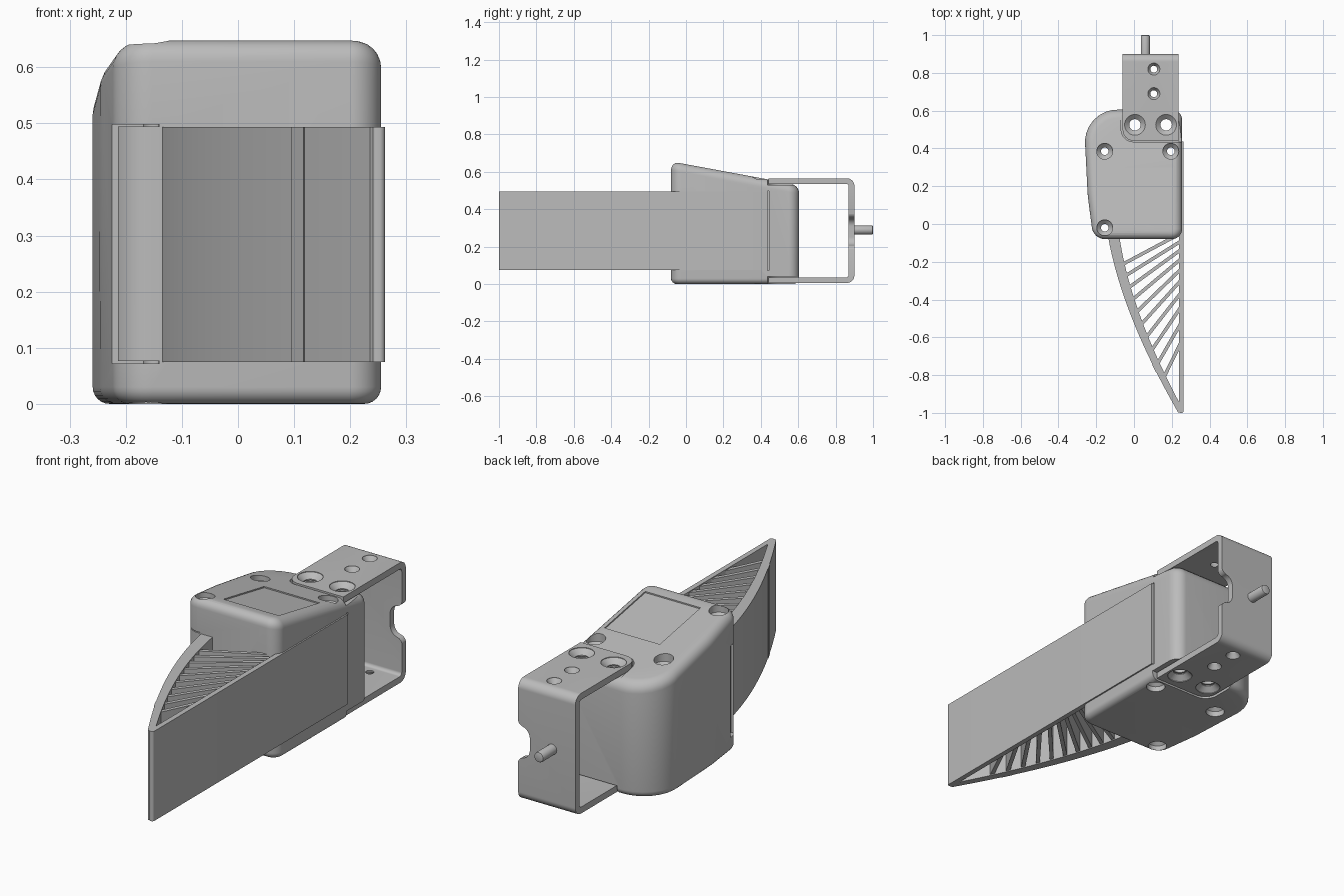
import bpy, bmesh, math
from mathutils import Vector

default = bpy.data.objects.get("Cube")
if default:
    bpy.data.objects.remove(default, do_unlink=True)

grey = bpy.data.materials.new("plain grey")
grey.use_nodes = True
COLOUR = (0.5, 0.5, 0.5, 1)
grey.diffuse_color = COLOUR
grey.node_tree.nodes["Principled BSDF"].inputs["Base Color"].default_value = COLOUR
parts = []


def finish(name, bm, keep=True):
    bmesh.ops.recalc_face_normals(bm, faces=bm.faces)
    mesh = bpy.data.meshes.new(name)
    bm.to_mesh(mesh)
    bm.free()
    obj = bpy.data.objects.new(name, mesh)
    bpy.context.collection.objects.link(obj)
    mesh.materials.append(grey)
    if keep:
        parts.append(obj)
    return obj


def fillet(corners, n=8):
    """Round each (u, v, radius) corner of a closed outline."""
    out = []
    for i, (u, v, r) in enumerate(corners):
        p = Vector((u, v))
        if r == 0:
            out.append(p)
            continue
        a = (Vector(corners[i - 1][:2]) - p).normalized()
        b = (Vector(corners[(i + 1) % len(corners)][:2]) - p).normalized()
        half = a.angle(b) / 2
        t = r / math.tan(half)
        c = p + (a + b).normalized() * r / math.sin(half)
        start, end = p + a * t - c, p + b * t - c
        out += [c + start.lerp(end, k / n).normalized() * r for k in range(n + 1)]
    return out


def prism_bm(points, lo, hi, axis="z"):
    place = {"x": lambda u, v, w: (w, u, v),
             "y": lambda u, v, w: (u, w, v),
             "z": lambda u, v, w: (u, v, w)}[axis]
    bm = bmesh.new()
    low, high = [[bm.verts.new(place(p[0], p[1], w)) for p in points] for w in (lo, hi)]
    bm.faces.new(low)
    bm.faces.new(high)
    for i in range(len(points)):
        j = (i + 1) % len(points)
        bm.faces.new((low[i], low[j], high[j], high[i]))
    bmesh.ops.recalc_face_normals(bm, faces=bm.faces)
    return bm


def cutter(points, lo, hi, axis="z"):
    return finish("cutter", prism_bm(points, lo, hi, axis), False)


def box_cutter(x0, x1, y0, y1, z0, z1):
    return cutter([(x0, y0), (x1, y0), (x1, y1), (x0, y1)], z0, z1)


def hole_cutter(x, y, profile, n=28):
    """Turned cutter from (radius, height) pairs, along z."""
    bm = bmesh.new()
    rings = [[bm.verts.new((x + r * math.cos(k * math.tau / n),
                            y + r * math.sin(k * math.tau / n), z)) for k in range(n)]
             for r, z in profile]
    for a, b in zip(rings, rings[1:]):
        for k in range(n):
            bm.faces.new((a[k], a[(k + 1) % n], b[(k + 1) % n], b[k]))
    bm.faces.new(rings[0])
    bm.faces.new(rings[-1])
    return finish("cutter", bm, False)


def cut(obj, tool, delete=True):
    mod = obj.modifiers.new("cut", "BOOLEAN")
    mod.operation, mod.solver, mod.object = "DIFFERENCE", "EXACT", tool
    bpy.context.view_layer.objects.active = obj
    bpy.ops.object.modifier_apply(modifier=mod.name)
    if delete:
        bpy.data.objects.remove(tool, do_unlink=True)


def top_height(y):
    return 0.64 - 0.185 * y


# Housing: rounded outline with a sloping top
outline = fillet([(-0.215, -0.08, 0.07), (0.255, -0.08, 0.055), (0.255, 0.605, 0.055),
                  (-0.268, 0.605, 0.17), (-0.245, 0.15, 0.8)])
bm = prism_bm(outline, 0, 1)
for v in bm.verts:
    if v.co.z > 0.5:
        v.co.z = top_height(v.co.y)
for upper, size in ((True, 0.045), (False, 0.03)):
    rim = [e for e in bm.edges if all((v.co.z > 0.3) == upper for v in e.verts)
           and any(abs(f.normal.z) > 0.9 for f in e.link_faces)
           and any(abs(f.normal.z) < 0.3 for f in e.link_faces)]
    bm.normal_update()
    bmesh.ops.bevel(bm, geom=rim, offset=size, segments=6, profile=0.5,
                    affect="EDGES", clamp_overlap=False)
housing = finish("housing", bm)

# Recesses for the bracket arms
seat = fillet([(-0.068, 0.435, 0.065), (0.4, 0.435, 0), (0.4, 0.8, 0), (-0.068, 0.8, 0)])
cut(housing, cutter(seat, 0.53, 0.9))
cut(housing, cutter(seat, -0.2, 0.04))

# Shallow window on the sloping top
cut(housing, cutter([(0, top_height(0) - 0.006), (0.3, top_height(0.3) - 0.006),
                     (0.3, 0.8), (0, 0.8)], -0.075, 0.21, "x"))

# Seams around the finger
cut(housing, box_cutter(-0.3, -0.2, -0.045, -0.005, 0.073, 0.495))
cut(housing, box_cutter(0.235, 0.3, 0.436, 0.445, 0.073, 0.497))
for z in (0.072, 0.494):
    cut(housing, box_cutter(-0.3, -0.14, -0.2, -0.005, z, z + 0.004))

# Housing screw holes
for x, y in ((-0.155, 0.385), (0.195, 0.385), (-0.155, -0.02)):
    z = top_height(y)
    cut(housing, hole_cutter(x, y, [(0.042, z + 0.1), (0.042, z - 0.03), (0.02, z - 0.05),
                                    (0.02, 0.045), (0.042, 0.025), (0.042, -0.1)]))

# Bracket: bent strip with rounded corners
profile = fillet([(0.44, 0.005, 0), (0.9, 0.005, 0.04), (0.9, 0.565, 0.04), (0.44, 0.565, 0),
                  (0.44, 0.535, 0), (0.87, 0.535, 0.015), (0.87, 0.035, 0.015),
                  (0.44, 0.035, 0)])
bm = prism_bm(profile, -0.06, 0.235, "x")
corner = [e for e in bm.edges if all(v.co.x < 0 and v.co.y < 0.45 for v in e.verts)]
bmesh.ops.bevel(bm, geom=corner, offset=0.06, segments=8, profile=0.5, affect="EDGES")
bracket = finish("bracket", bm)

# Wavy notch in the back plate
notch = fillet([(0.3, 0.4, 0), (0.237, 0.4, 0), (0.235, 0.355, 0.03), (0.175, 0.35, 0.045),
                (0.175, 0.21, 0.045), (0.235, 0.205, 0.03), (0.237, 0.16, 0), (0.3, 0.16, 0)])
cut(bracket, cutter(notch, 0.8, 1, "y"))

# Countersunk bracket holes; the large pair goes through the housing too
for x, y, big, small in ((0.005, 0.525, 0.055, 0.03), (0.17, 0.525, 0.055, 0.03),
                         (0.105, 0.69, 0.032, 0.018), (0.105, 0.82, 0.032, 0.018)):
    tool = hole_cutter(x, y, [(big, 0.7), (big, 0.562), (small, 0.54),
                              (small, 0.03), (big, 0.008), (big, -0.1)])
    if y < 0.6:
        cut(housing, tool, False)
    cut(bracket, tool)

# Pin on the back plate
bm = bmesh.new()
bmesh.ops.create_cone(bm, cap_ends=True, segments=24, radius1=0.024, radius2=0.024, depth=0.12)
rim = [e for e in bm.edges if all(v.co.z > 0 for v in e.verts)]
bmesh.ops.bevel(bm, geom=rim, offset=0.006, segments=2, profile=0.5, affect="EDGES")
pin = finish("pin", bm)
pin.rotation_euler.x = -math.pi / 2
pin.location = (0.06, 0.94, 0.288)

# Finger: flat panel, curved back beam, slanted ribs
LOW, HIGH = 0.075, 0.493
finish("finger_panel", prism_bm(fillet([(0.238, -1, 0.01), (0.262, -1, 0.01),
                                        (0.262, 0.436, 0), (0.238, 0.436, 0)]), LOW, HIGH))
P0, P1, P2 = Vector((-0.14, -0.05)), Vector((-0.07, -0.47)), Vector((0.235, -1))


def beam_point(t):
    return P0 * (1 - t) ** 2 + P1 * 2 * t * (1 - t) + P2 * t * t


outer, inner = [], []
STEPS = 28
for k in range(STEPS + 1):
    t = k / STEPS
    p = beam_point(t)
    d = ((P1 - P0) * (1 - t) + (P2 - P1) * t).normalized()
    outer.append(p)
    inner.append(p + Vector((-d.y, d.x)) * (0.06 - 0.03 * t))
finish("finger_beam", prism_bm(outer + inner[::-1], LOW, HIGH))

# Small step on the outside of the beam
p = beam_point(0.77)
finish("beam_step", prism_bm([p + Vector(o) for o in ((-0.012, 0.02), (0.01, -0.025),
                                                     (0.02, 0), (0.01, 0.02))], LOW, HIGH))

RIBS = 10
for i in range(RIBS):
    f = i / (RIBS - 1)
    start = beam_point(0.2 + 0.62 * f) + Vector((0.025, 0))
    slant = math.radians(28 + 36 * f)
    run = 0.245 - start.x
    end = start + Vector((run, run * math.tan(slant)))
    side = Vector((-math.sin(slant), math.cos(slant))) * 0.009
    finish("finger_rib", prism_bm([start - side, end - side, end + side, start + side],
                                  LOW + 0.005, HIGH - 0.005))

# Smooth the curves, keep the edges sharp
bpy.ops.object.select_all(action="DESELECT")
for obj in parts:
    obj.select_set(True)
bpy.context.view_layer.objects.active = housing
bpy.ops.object.shade_smooth_by_angle(angle=math.radians(32))
